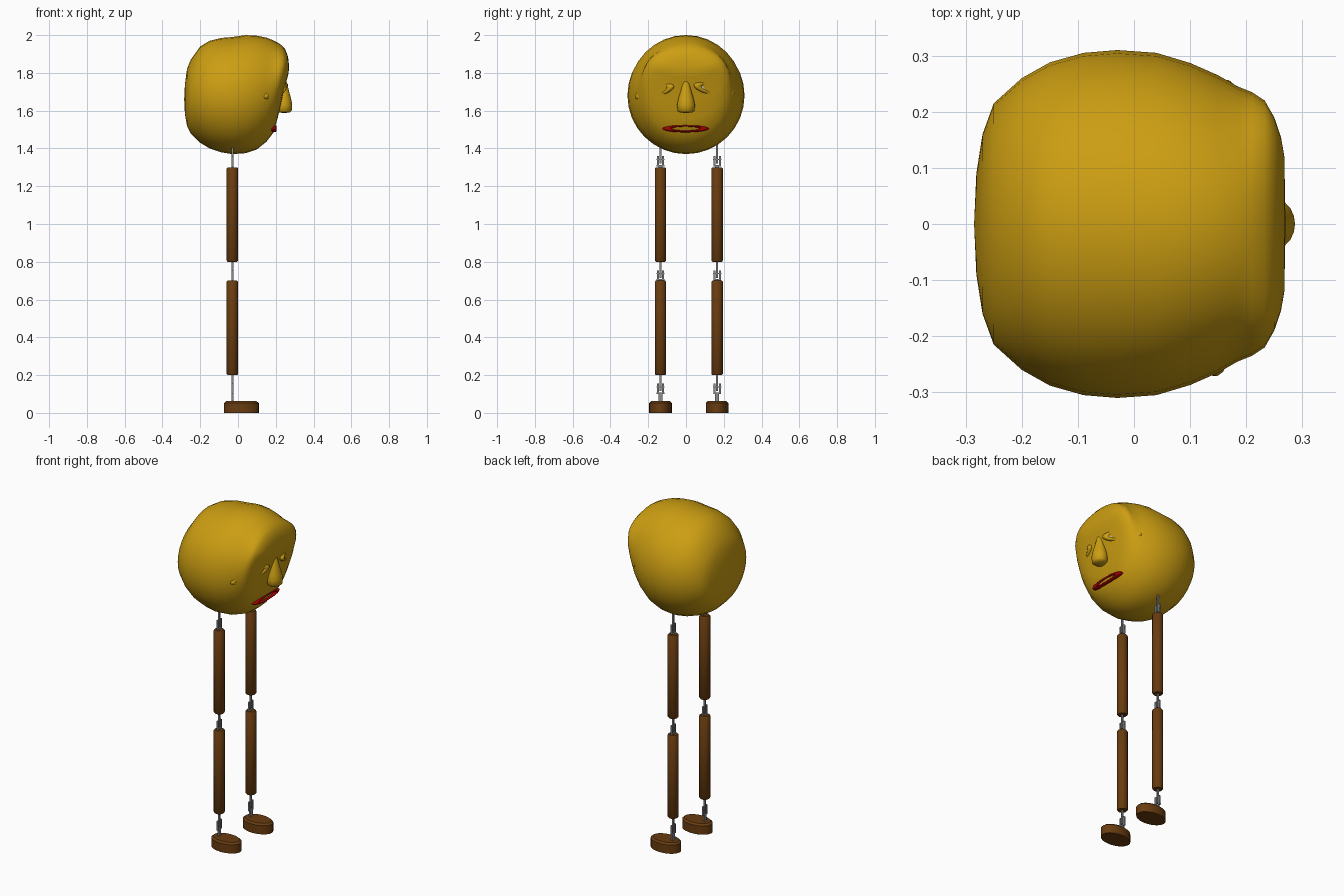
import bpy, bmesh, math
from mathutils import Vector, Matrix

if "Cube" in bpy.data.objects:
    bpy.data.objects.remove(bpy.data.objects["Cube"])


def material(name, rgb):
    m = bpy.data.materials.new(name)
    m.diffuse_color = (*rgb, 1)
    m.use_nodes = True
    m.node_tree.nodes["Principled BSDF"].inputs["Base Color"].default_value = m.diffuse_color
    return m


SKIN = material("skin", (0.6, 0.34, 0.006))
WOOD = material("wood", (0.14, 0.045, 0.005))
LIPS = material("lips", (0.38, 0.0, 0.0))
METAL = material("metal", (0.25, 0.26, 0.27))
WHITE = material("eye_white", (0.62, 0.64, 0.68))


def loft(name, rings, mat, angle=40):
    """Skin closed rings of points in order; a one-point ring is a pole."""
    bm = bmesh.new()
    rows = [[bm.verts.new(p) for p in ring] for ring in rings]
    for a, b in zip(rows, rows[1:]):
        n = max(len(a), len(b))
        for i in range(n):
            j = (i + 1) % n
            if len(a) == 1:
                bm.faces.new((a[0], b[j], b[i]))
            elif len(b) == 1:
                bm.faces.new((a[i], a[j], b[0]))
            else:
                bm.faces.new((a[i], a[j], b[j], b[i]))
    for r in (rows[0], rows[-1]):
        if len(r) > 1:
            bm.faces.new(r)
    bmesh.ops.recalc_face_normals(bm, faces=bm.faces)
    return finish(name, bm, mat, angle)


def finish(name, bm, mat, angle):
    me = bpy.data.meshes.new(name)
    bm.to_mesh(me)
    bm.free()
    me.materials.append(mat)
    ob = bpy.data.objects.new(name, me)
    bpy.context.collection.objects.link(ob)
    if angle:
        bpy.ops.object.select_all(action='DESELECT')
        bpy.context.view_layer.objects.active = ob
        ob.select_set(True)
        bpy.ops.object.shade_smooth_by_angle(angle=math.radians(angle))
    return ob


def circle(cx, cy, z, rx, ry, n):
    if rx == 0:
        return [(cx, cy, z)]
    return [(cx + rx * math.cos(2 * math.pi * i / n),
             cy + ry * math.sin(2 * math.pi * i / n), z) for i in range(n)]


def ring_tube(name, matrix, a, b, ta, tb, depth, mat):
    """Elliptical ring in the local XY plane, a x b, with elliptical section."""
    bm = bmesh.new()
    n, m = 32, 10
    rows = []
    for i in range(n):
        u = 2 * math.pi * i / n
        row = []
        for k in range(m):
            v = 2 * math.pi * k / m
            p = Vector(((a + ta * math.cos(v)) * math.cos(u),
                        (b + tb * math.cos(v)) * math.sin(u), depth * math.sin(v)))
            row.append(bm.verts.new(matrix @ p))
        rows.append(row)
    for i in range(n):
        for k in range(m):
            bm.faces.new((rows[i][k], rows[(i + 1) % n][k],
                          rows[(i + 1) % n][(k + 1) % m], rows[i][(k + 1) % m]))
    bmesh.ops.recalc_face_normals(bm, faces=bm.faces)
    return finish(name, bm, mat, 180)


def boxes(name, parts, mat):
    bm = bmesh.new()
    for centre, size in parts:
        bmesh.ops.create_cube(bm, size=1, matrix=Matrix.Translation(centre) @ Matrix.Diagonal((*size, 1)))
    return finish(name, bm, mat, 0)


# Head: sections along x (x, lowest z, highest z, half width)
SECTIONS = [
    (-0.281, 1.58, 1.74, 0.09), (-0.27, 1.52, 1.82, 0.16), (-0.25, 1.48, 1.87, 0.215),
    (-0.2, 1.43, 1.94, 0.26), (-0.15, 1.40, 1.97, 0.288), (-0.09, 1.38, 1.985, 0.305),
    (-0.03, 1.37, 1.99, 0.31), (0.04, 1.375, 2.0, 0.305), (0.1, 1.395, 1.997, 0.287),
    (0.15, 1.435, 1.987, 0.265), (0.185, 1.48, 1.973, 0.245), (0.21, 1.56, 1.96, 0.235),
    (0.233, 1.66, 1.945, 0.22), (0.25, 1.735, 1.925, 0.19), (0.262, 1.775, 1.895, 0.155),
    (0.268, 1.80, 1.865, 0.12)]
rings = [[(-0.285, 0, 1.66)]]
for x, lo, hi, w in SECTIONS:
    rings.append([(x, y, z) for z, y, _ in circle((lo + hi) / 2, 0, 0, (hi - lo) / 2, w, 32)])
rings.append([(0.27, 0, 1.83)])
loft("head", rings, SKIN, 180)

# Nose: rounded teardrop
NOSE = [(1.588, 0), (1.59, 0.03), (1.6, 0.041), (1.63, 0.043), (1.66, 0.038),
        (1.7, 0.027), (1.74, 0.017), (1.765, 0.009), (1.773, 0)]
loft("nose", [circle(0.244, 0, z, r, r * 1.1, 20) for z, r in NOSE], SKIN, 180)

# Eyes: lid ring around a flattened eyeball, slanting down and outwards
for side, outer, inner in (("left", (0.155, 0.255, 1.69), (0.255, 0.04, 1.735)),
                           ("right", (0.135, -0.268, 1.672), (0.25, -0.062, 1.73))):
    o, i = Vector(outer), Vector(inner)
    along = (o - i).normalized()
    up = Vector((0, 0, 1))
    up = (up - along * up.dot(along)).normalized()
    out = along.cross(up)
    if out.x < 0:
        out = -out
    frame = Matrix((along, up, out)).transposed().to_4x4()
    frame.translation = (o + i) / 2 + out * 0.005
    half = (o - i).length / 2
    ring_tube(side + "_eyelid", frame, half - 0.022, 0.025, 0.022, 0.009, 0.014, SKIN)
    bm = bmesh.new()
    bmesh.ops.create_uvsphere(bm, u_segments=24, v_segments=12, radius=1,
                              matrix=frame @ Matrix.Diagonal((half * 0.75, 0.025, 0.012, 1)))
    finish(side + "_eyeball", bm, WHITE, 180)

# Mouth: flattened red ring
mouth_frame = Matrix(((0, 0, 1, 0.183), (1, 0, 0, -0.002), (0, 1, 0, 1.505), (0, 0, 0, 1)))
ring_tube("mouth", mouth_frame, 0.096, 0.0145, 0.027, 0.0055, 0.021, LIPS)

# Legs: wooden dowels, fork-and-tongue metal joints, oval feet
LX = -0.03
for side, y in (("left", 0.165), ("right", -0.135)):
    for part, z in (("thigh", 0.8), ("shin", 0.2)):
        prof = [(z, 0.025), (z + 0.006, 0.03), (z + 0.494, 0.03), (z + 0.5, 0.025)]
        loft(f"{side}_{part}", [circle(LX, y, h, r, r, 20) for h, r in prof], WOOD)
    for part, z0, z1, z2 in (("hip", 1.3, 1.36, 1.44), ("knee", 0.7, 0.755, 0.8),
                             ("ankle", 0.06, 0.155, 0.2)):
        base = z1 - 0.055
        parts = [((LX, y, (z0 + base) / 2), (0.01, 0.022, base - z0 + 0.004)),
                 ((LX, y, base + 0.004), (0.01, 0.04, 0.008)),
                 ((LX, y, (base + 0.015 + z2) / 2), (0.01, 0.01, z2 - base - 0.015)),
                 ((LX, y, z1 - 0.018), (0.006, 0.044, 0.006))]
        parts += [((LX, y + s * 0.014, (base + z1) / 2), (0.01, 0.011, z1 - base)) for s in (-1, 1)]
        boxes(f"{side}_{part}_joint", parts, METAL)
    foot = [(0, 0.092, 0.06), (0.052, 0.092, 0.06), (0.062, 0.08, 0.05)]
    loft(f"{side}_foot", [circle(0.018, y, z, rx, ry, 28) for z, rx, ry in foot], WOOD)
